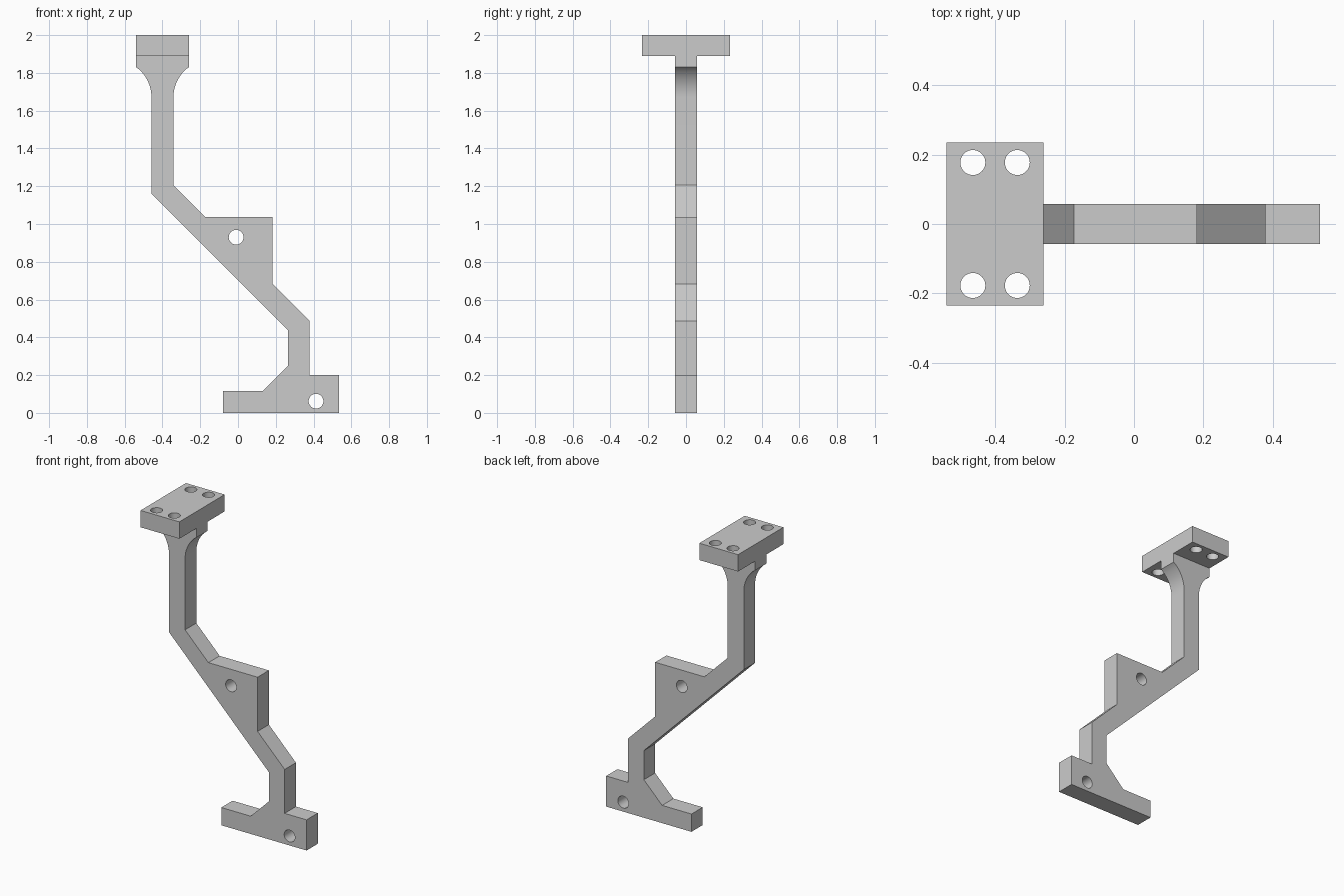
import bpy
import bmesh
from math import sin, cos, pi, asin, radians

cube = bpy.data.objects.get("Cube")
if cube:
    bpy.data.objects.remove(cube, do_unlink=True)

# Single plain grey material
grey = bpy.data.materials.new("plain grey")
grey.use_nodes = True
colour = (0.6, 0.6, 0.6, 1)
grey.diffuse_color = colour
grey.node_tree.nodes["Principled BSDF"].inputs["Base Color"].default_value = colour


def circle(cx, cy, r, n=40):
    return [(cx + r * cos(2 * pi * i / n), cy + r * sin(2 * pi * i / n)) for i in range(n)]


def extruded_part(name, loops, half_depth, location, upright):
    """Fill an outline with holes and extrude it both ways into a mesh."""
    curve = bpy.data.curves.new(name + "_profile", "CURVE")
    curve.dimensions = "2D"
    curve.fill_mode = "BOTH"
    curve.extrude = half_depth
    for loop in loops:
        spline = curve.splines.new("POLY")
        spline.points.add(len(loop) - 1)
        for point, (x, y) in zip(spline.points, loop):
            point.co = (x, y, 0, 1)
        spline.use_cyclic_u = True
    helper = bpy.data.objects.new(name + "_helper", curve)
    bpy.context.scene.collection.objects.link(helper)
    graph = bpy.context.evaluated_depsgraph_get()
    mesh = bpy.data.meshes.new_from_object(helper.evaluated_get(graph))
    bpy.data.objects.remove(helper, do_unlink=True)

    # Weld the caps to the walls
    bm = bmesh.new()
    bm.from_mesh(mesh)
    bmesh.ops.remove_doubles(bm, verts=bm.verts, dist=0.0001)
    bmesh.ops.recalc_face_normals(bm, faces=bm.faces)
    bm.to_mesh(mesh)
    bm.free()
    mesh.name = name
    mesh.materials.clear()
    mesh.materials.append(grey)

    part = bpy.data.objects.new(name, mesh)
    bpy.context.scene.collection.objects.link(part)
    part.location = location
    part.rotation_euler.x = pi / 2 if upright else 0
    bpy.ops.object.select_all(action="DESELECT")
    part.select_set(True)
    bpy.context.view_layer.objects.active = part
    bpy.ops.object.shade_smooth_by_angle(angle=radians(20))
    return part


# Flared stem top: concave arc, mirrored about the stem axis
stem_x, stem_half, radius, flare_base = -0.4, 0.058, 0.2, 1.67
sweep = asin(0.16 / radius)
flare = []
for i in range(13):
    a = sweep * i / 12
    flare.append((stem_half + radius * (1 - cos(a)), flare_base + radius * sin(a)))
plate_half, plate_bottom = 0.14, 1.89
flare[-1] = (plate_half, flare[-1][1])
flare.append((plate_half, plate_bottom))
right_flare = [(stem_x + x, z) for x, z in flare]
left_flare = [(stem_x - x, z) for x, z in reversed(flare)]

# Arm: foot, crooked leg, gusset and flared stem
outline = [(-0.08, 0), (0.536, 0), (0.536, 0.2), (0.378, 0.2), (0.378, 0.487),
           (0.182, 0.683), (0.182, 1.037), (-0.173, 1.037), (-0.342, 1.206)]
outline += right_flare + left_flare
outline += [(-0.458, 1.16), (0.264, 0.438), (0.264, 0.248), (0.132, 0.116), (-0.08, 0.116)]
arm_holes = [circle(-0.01, 0.93, 0.039), circle(0.413, 0.062, 0.039)]
extruded_part("bracket_arm", [outline] + arm_holes, 0.058, (0, 0, 0), True)

# Mounting plate with four screw holes
px, py = plate_half, 0.234
plate = [(-px, -py), (px, -py), (px, py), (-px, py)]
screw_holes = [circle(sx * 0.064, sy * 0.177, 0.036) for sx in (-1, 1) for sy in (-1, 1)]
extruded_part("mounting_plate", [plate] + screw_holes, 0.055, (stem_x, 0, 1.945), False)
